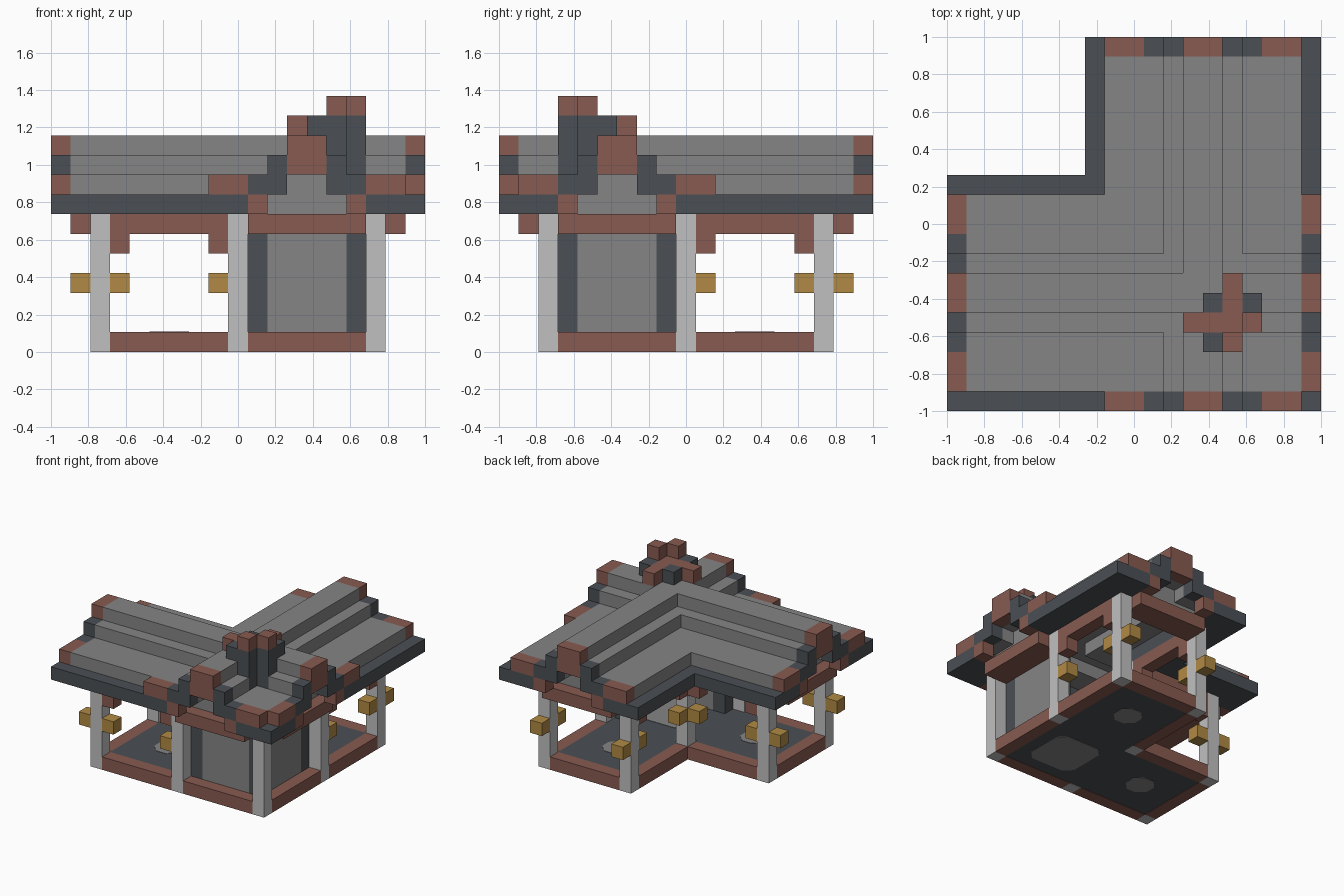
import bpy, bmesh
from mathutils import Vector

if "Cube" in bpy.data.objects:
    bpy.data.objects.remove(bpy.data.objects["Cube"])

U = 2 / 19  # size of one building block


def make_material(name, rgb):
    m = bpy.data.materials.new(name)
    m.use_nodes = True
    m.diffuse_color = (*rgb, 1)
    m.node_tree.nodes["Principled BSDF"].inputs["Base Color"].default_value = (*rgb, 1)
    return m


MATS = {
    "stone": make_material("stone grey", (0.235, 0.235, 0.235)),
    "slate": make_material("dark slate", (0.07, 0.08, 0.091)),
    "brick": make_material("brick red", (0.245, 0.105, 0.082)),
    "post": make_material("pale grey", (0.53, 0.53, 0.53)),
    "gold": make_material("lantern gold", (0.44, 0.255, 0.058)),
}
ORDER = list(MATS)
SIDES = [Vector(s) for s in ((1, 0, 0), (0, 1, 0), (0, 0, 1))]


def finish(name, bm, names):
    mesh = bpy.data.meshes.new(name)
    bm.to_mesh(mesh)
    bm.free()
    for n in names:
        mesh.materials.append(MATS[n])
    ob = bpy.data.objects.new(name, mesh)
    bpy.context.collection.objects.link(ob)
    return ob


def build(name, cells):
    """Mesh the outer skin of a set of blocks; cells maps (i, j, k) to a colour."""
    names = [n for n in ORDER if n in cells.values()]
    bm = bmesh.new()
    for cell, colour in cells.items():
        mid = Vector(cell) + Vector((0.5, 0.5, 0.5))
        for a in range(3):
            for sign in (1, -1):
                n = SIDES[a] * sign
                if tuple(int(c + d) for c, d in zip(cell, n)) in cells:
                    continue
                p, q = SIDES[(a + 1) % 3] / 2, SIDES[(a + 2) % 3] / 2 * sign
                ring = [mid + n / 2 + s for s in (-p - q, p - q, p + q, q - p)]
                f = bm.faces.new([bm.verts.new((v.x * U - 1, v.y * U - 1, v.z * U)) for v in ring])
                f.material_index = names.index(colour)
    bmesh.ops.remove_doubles(bm, verts=bm.verts, dist=0.001)
    return finish(name, bm, names)


def mirrored(spots):
    """Add the reflection of each ground spot across the building's diagonal."""
    return list(dict.fromkeys(list(spots) + [(18 - j, 18 - i) for i, j in spots]))


def stack(spots, layers, colour):
    return {(i, j, k): colour for i, j in spots for k in layers}


# L-shaped ground plan, its rim and the posts
def in_plan(i, j):
    return (2 <= i <= 16 and 2 <= j <= 9) or (9 <= i <= 16 and 2 <= j <= 16)


plan = [(i, j) for i in range(19) for j in range(19) if in_plan(i, j)]
rim = [(i, j) for i, j in plan
       if not all(in_plan(i + a, j + b) for a in (-1, 0, 1) for b in (-1, 0, 1))]
posts = mirrored([(2, 2), (2, 9), (9, 9), (9, 2), (16, 2)])
edge = [s for s in rim if s not in posts]

build("posts", stack(posts, range(7), "post"))
build("base_rim", stack(edge, [0], "brick"))
floor = build("floor", stack([s for s in plan if s not in rim], [0], "slate"))
for v in floor.data.vertices:
    v.co.z = max(v.co.z, 0.003)


# Inlaid floor slabs with clipped corners
def slab(name, ci, cj, size):
    bm = bmesh.new()
    bmesh.ops.create_cube(bm, size=1)
    height = U + 0.003
    for v in bm.verts:
        v.co = Vector((v.co.x * size * U + ci * U - 1, v.co.y * size * U + cj * U - 1,
                       (v.co.z + 0.5) * height))
    upright = [e for e in bm.edges if abs(e.verts[0].co.z - e.verts[1].co.z) > 0.05]
    bmesh.ops.bevel(bm, geom=upright, offset=0.6 * U, segments=1, affect='EDGES')
    finish(name, bm, ["stone"])


slab("floor_slab_hall", 13, 6, 4)
slab("floor_slab_side_wing", 6, 6, 2)
slab("floor_slab_back_wing", 13, 13, 2)

# Recessed walls of the corner room, dark at both ends
wall = stack(mirrored([(i, 3) for i in range(11, 15)]), range(1, 6), "stone")
wall.update(stack(mirrored([(10, 3), (15, 3)]), range(1, 6), "slate"))
build("corner_walls", wall)

# Beams on the posts, and an outer beam below each gable
outer = mirrored([(i, j) for i in range(10, 16) for j in (1, 17)])
build("beams", stack(edge + outer, [6], "brick"))
build("brackets", stack(mirrored([(i, j) for i in (3, 8) for j in (2, 9)]), [5], "brick"))

# Lanterns beside the posts
for n, (i, j) in enumerate(mirrored([(i, j) for i in (1, 3, 8) for j in (2, 9)])):
    build(f"lantern_{n + 1}", {(i, j, 3): "gold"})

# Stepped roof: (underside, top) and gable colour from eave to ridge
STEPS = [(7, 8), (8, 9), (8, 9), (8, 9), (8, 10), (9, 11)]
TRIM = ["slate", "brick", "brick", "slate", "slate", "brick"]


def step(k):
    return min(k, 11 - k) if 0 <= k <= 11 else None


roof = {}
for i in range(19):
    for j in range(19):
        side, back = step(j), step(i - 7)
        wings = [(STEPS[s][1], STEPS[s][0], s, end) for s, end in
                 ((side, i in (0, 18)), (back, j in (0, 18))) if s is not None]
        if not wings:
            continue
        top, bottom, s, end = max(wings)
        colour = TRIM[s] if end or s == 0 else "stone"
        roof.update(stack([(i, j)], range(bottom, top), colour))
        if max(w[2] for w in wings) < 3:
            roof[i, j, 7] = "slate"       # eave
        elif end and s == 3:
            roof[i, j, 7] = "brick"       # rafter foot

# Corner finial standing where the two ridges meet
finial = stack([(14, 3), (15, 4)], range(9, 12), "slate")
finial.update(stack([(14, 3), (15, 4)], [12], "brick"))
finial.update(stack([(13, 3), (15, 5), (13, 5)], [11], "slate"))
finial.update(stack([(12, 4), (13, 4), (14, 5), (14, 6)], [11], "brick"))
finial.update(stack([(14, 4)], [10, 11], "brick"))
build("roof", {c: m for c, m in roof.items() if c not in finial})
build("roof_finial", finial)

# Gable walls under the four roof ends
gable = stack(mirrored([(i, j) for i in range(10, 16) for j in (2, 16)]), [7], "stone")
gable.update(stack(mirrored([(i, j) for i in (12, 13) for j in (2, 16)]), [8], "stone"))
build("gable_walls", gable)
